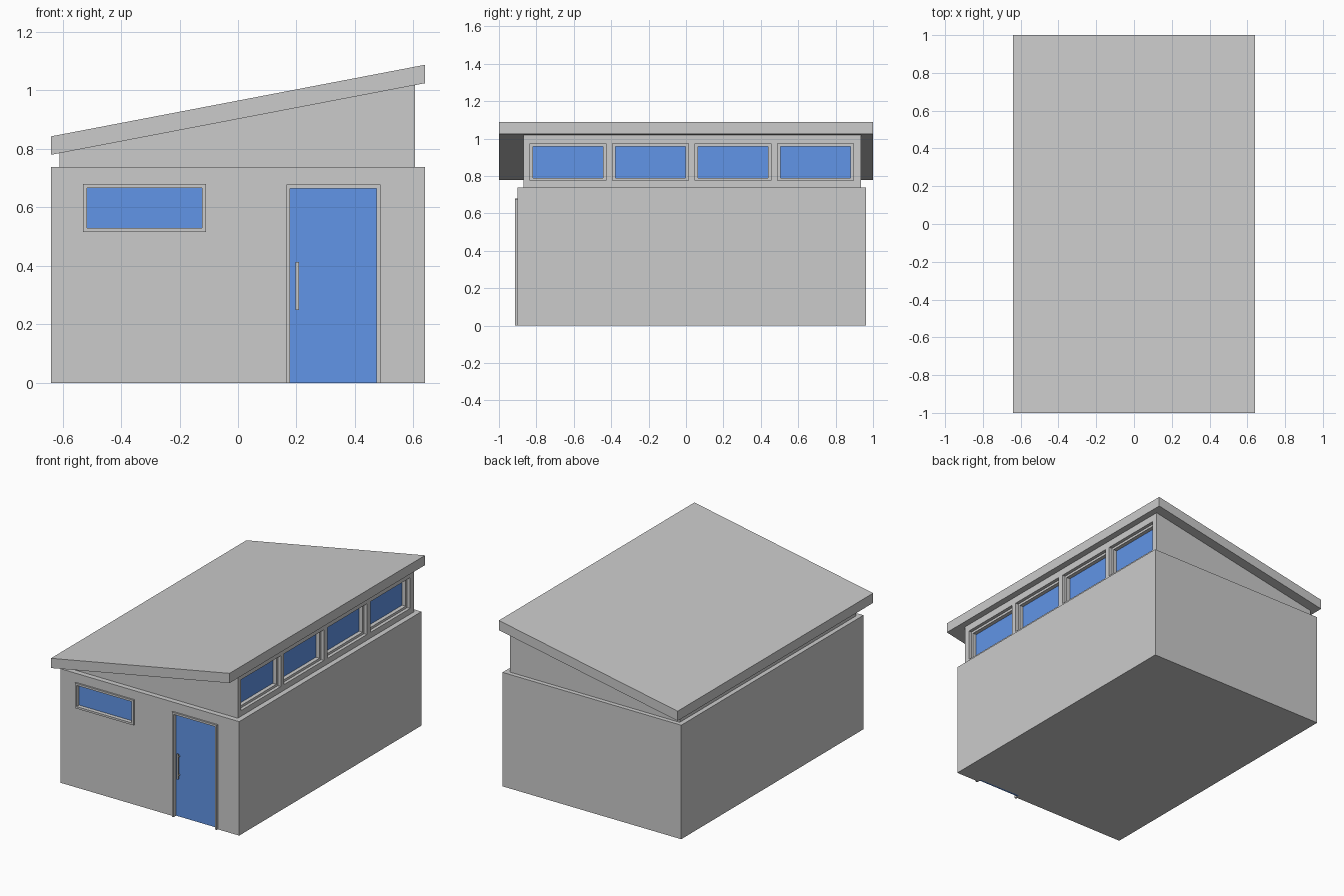
import bpy, bmesh

if "Cube" in bpy.data.objects:
    bpy.data.objects.remove(bpy.data.objects["Cube"])

glass_mat = bpy.data.materials.new("blue_glass")
glass_mat.diffuse_color = (0.12, 0.3, 0.8, 1)
glass_mat.use_nodes = True
glass_mat.node_tree.nodes["Principled BSDF"].inputs["Base Color"].default_value = glass_mat.diffuse_color


def prism(name, profile, y0, y1, mat=None):
    """Extrude an x-z profile from y0 to y1."""
    bm = bmesh.new()
    face = bm.faces.new([bm.verts.new((x, y0, z)) for x, z in profile])
    ext = bmesh.ops.extrude_face_region(bm, geom=[face])
    verts = [v for v in ext["geom"] if isinstance(v, bmesh.types.BMVert)]
    bmesh.ops.translate(bm, vec=(0, y1 - y0, 0), verts=verts)
    bmesh.ops.recalc_face_normals(bm, faces=bm.faces)
    me = bpy.data.meshes.new(name)
    bm.to_mesh(me)
    bm.free()
    ob = bpy.data.objects.new(name, me)
    bpy.context.collection.objects.link(ob)
    if mat:
        me.materials.append(mat)
    return ob


def box(name, x, y, z, mat=None):
    return prism(name, [(x[0], z[0]), (x[1], z[0]), (x[1], z[1]), (x[0], z[1])], *y, mat)


def cut(ob, x, y, z):
    """Subtract a box from an object."""
    cutter = box("cutter", x, y, z)
    cutter.hide_render = True
    mod = ob.modifiers.new("cut", "BOOLEAN")
    mod.operation, mod.solver, mod.object = "DIFFERENCE", "EXACT", cutter
    bpy.context.view_layer.objects.active = ob
    bpy.ops.object.modifier_apply(modifier=mod.name)
    bpy.data.objects.remove(cutter)


def front_opening(name, wall, x, z, open_bottom=False):
    """Raised frame and recessed pane on the front wall."""
    f = 0.013
    zi = (z[0] if open_bottom else z[0] + f, z[1] - f)
    zc = (z[0] - 0.1, z[1] - f) if open_bottom else zi
    xi = (x[0] + f, x[1] - f)
    cut(wall, x, (-1, -0.875), (z[0] - 0.1 if open_bottom else z[0], z[1]))
    frame = box(name + "_frame", x, (-0.913, -0.875), z)
    cut(frame, xi, (-1, -0.8), zc)
    box(name + "_glass", xi, (-0.887, -0.872), zi, glass_mat)


# Main block
body = box("lower_walls", (-0.64, 0.64), (-0.902, 0.963), (0, 0.738))
front_opening("front_window", body, (-0.53, -0.11), (0.517, 0.68))
front_opening("door", body, (0.165, 0.487), (0, 0.678), True)

# Door handle: bar on two stand-offs
box("door_handle", (0.197, 0.208), (-0.911, -0.903), (0.25, 0.413))
for z in (0.268, 0.389):
    box("handle_standoff", (0.199, 0.206), (-0.904, -0.886), (z, z + 0.007))

# Sloping upper storey
def under(x):
    return 0.78 + (x + 0.64) * 0.245 / 1.28

xl, xr = -0.61, 0.606
upper = prism("upper_walls", [(xl, 0.738), (xr, 0.738), (xr, under(xr)), (xl, under(xl))], -0.868, 0.935)

# Row of recessed clerestory windows on the right
for i in range(4):
    c = -0.631 + 0.441 * i
    y, z = (c - 0.203, c + 0.203), (0.775, 0.974)
    yi, zi = (y[0] + 0.015, y[1] - 0.015), (0.79, 0.959)
    cut(upper, (0.545, 0.7), y, z)
    frame = box("clerestory_frame", (0.545, 0.585), y, z)
    cut(frame, (0.5, 0.7), yi, zi)
    box("clerestory_glass", (0.54, 0.56), yi, zi, glass_mat)

# Pitched roof slab
prism("roof", [(-0.64, 0.78), (0.64, 1.025), (0.64, 1.088), (-0.64, 0.843)], -1, 1)
